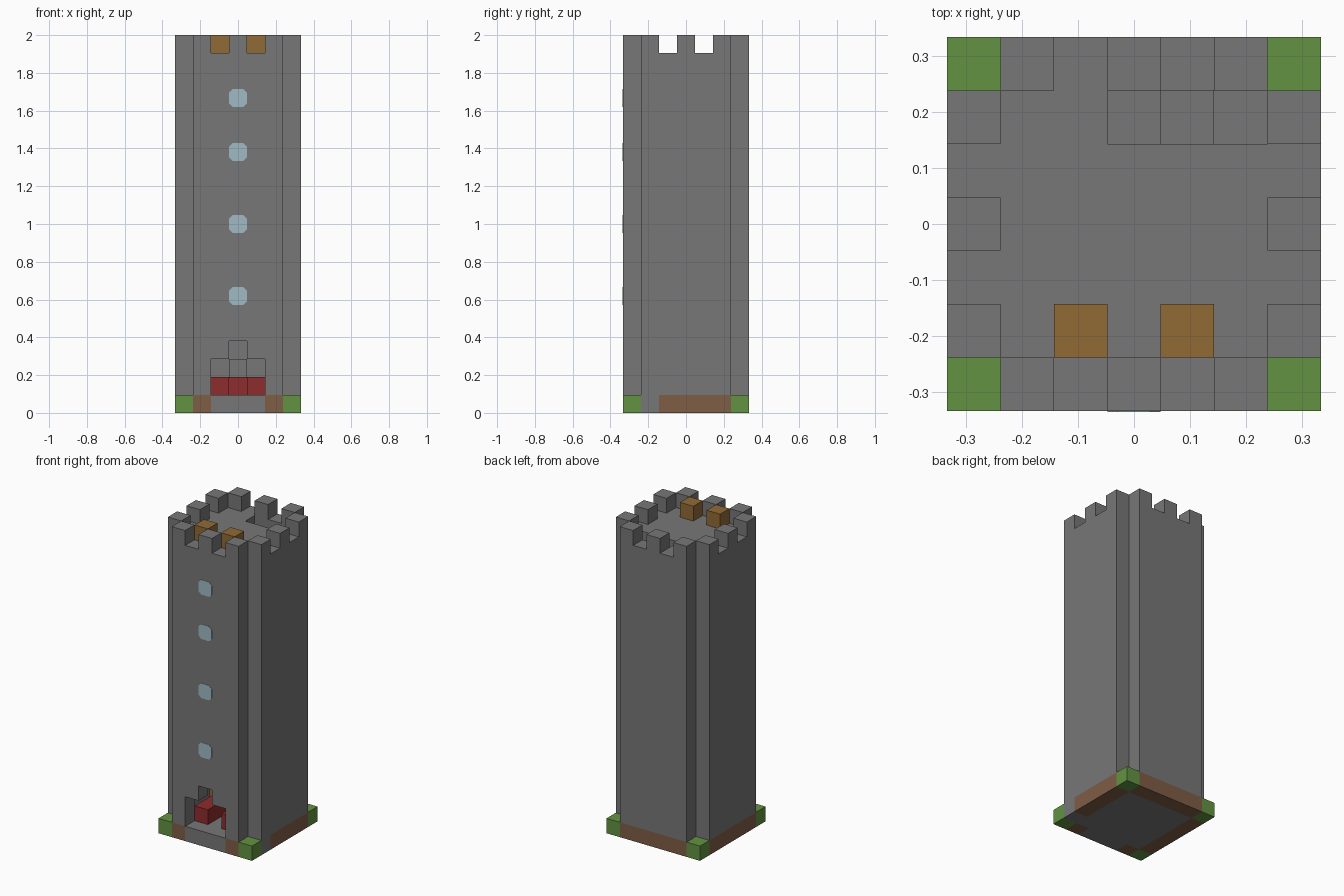
import bpy, bmesh
from mathutils import Vector

cube = bpy.data.objects.get("Cube")
if cube:
    bpy.data.objects.remove(cube, do_unlink=True)

U = 2 / 21      # edge of one block
HALF = 3.5      # half the footprint, in blocks


def material(name, rgb):
    m = bpy.data.materials.new(name)
    m.use_nodes = True
    m.diffuse_color = (*rgb, 1)
    m.node_tree.nodes["Principled BSDF"].inputs["Base Color"].default_value = (*rgb, 1)
    return m


STONE = material("stone grey", (0.185, 0.185, 0.185))
GRASS = material("grass green", (0.125, 0.29, 0.055))
EARTH = material("earth brown", (0.21, 0.11, 0.06))
CLOTH = material("cloth red", (0.27, 0.025, 0.025))
WOOD = material("chest wood", (0.28, 0.145, 0.036))
GLASS = material("window blue", (0.35, 0.49, 0.55))


def place(p):
    """Block coordinates to model coordinates."""
    return Vector((p[0] - HALF, p[1] - HALF, p[2])) * U


def finish(name, bm, mat):
    bmesh.ops.recalc_face_normals(bm, faces=bm.faces)
    mesh = bpy.data.meshes.new(name)
    bm.to_mesh(mesh)
    bm.free()
    mesh.materials.append(mat)
    ob = bpy.data.objects.new(name, mesh)
    bpy.context.collection.objects.link(ob)
    return ob


def box(name, mat, low, size=(1, 1, 1)):
    bm = bmesh.new()
    bmesh.ops.create_cube(bm, size=1)
    for v in bm.verts:
        v.co = place([l + s * (c + 0.5) for l, s, c in zip(low, size, v.co)])
    return finish(name, bm, mat)


def slab(name, mat, profile, axis, start, depth=1):
    """Extrude a (side, height) profile through the x or y axis."""
    def at(a, h, d):
        return place((a, d, h) if axis == "y" else (d, a, h))
    bm = bmesh.new()
    face = bm.faces.new([bm.verts.new(at(a, h, start)) for a, h in profile])
    new = bmesh.ops.extrude_face_region(bm, geom=[face])["geom"]
    shift = at(0, 0, start + depth) - at(0, 0, start)
    bmesh.ops.translate(bm, vec=shift, verts=[g for g in new if isinstance(g, bmesh.types.BMVert)])
    return finish(name, bm, mat)


# Ground layer: floor, earth borders, door sill and grass corners
box("floor", STONE, (1, 1, 0), (5, 5, 1))
box("door_sill", STONE, (2, 0, 0), (3, 1, 1))
box("side_stone", STONE, (6, 1, 0))
box("earth_left", EARTH, (6, 2, 0), (1, 4, 1))
box("earth_right", EARTH, (0, 1, 0), (1, 5, 1))
box("earth_back", EARTH, (1, 6, 0), (5, 1, 1))
for side, x in (("right", 1), ("left", 5)):
    box("earth_front_" + side, EARTH, (x, 0, 0))
for x in (0, 6):
    for y in (0, 6):
        box("grass_corner", GRASS, (x, y, 0))

# Walls with battlements; the front one has a stepped doorway
battlement = [(6, 21), (5, 21), (5, 20), (4, 20), (4, 21),
              (3, 21), (3, 20), (2, 20), (2, 21), (1, 21)]
doorway = [(2, 1), (2, 3), (3, 3), (3, 4), (4, 4), (4, 3), (5, 3), (5, 1)]
slab("front_wall", STONE, [(1, 1)] + doorway + [(6, 1)] + battlement, "y", 0)
for name, axis, start in (("back_wall", "y", 6), ("right_wall", "x", 0), ("left_wall", "x", 6)):
    slab(name, STONE, [(1, 1), (6, 1)] + battlement, axis, start)

# Roof with a stair opening, and two chests on it
box("roof", STONE, (1, 1, 19), (5, 4, 1))
box("roof_landing", STONE, (1, 5, 19), (2, 1, 1))
for x in (2, 4):
    box("roof_chest", WOOD, (x, 1, 20))

# Spiral stair descending around the inside of the walls
path = [(3, 5), (4, 5)] + [(5, y) for y in range(5, 0, -1)]
path += [(x, 1) for x in range(4, 0, -1)] + [(1, y) for y in range(2, 6)]
path += [(x, 5) for x in range(2, 5)]
for i, (x, y) in enumerate(path):
    box("stair", STONE, (x, y, 18 - i))

# Furnishing just inside the door
for x in (2, 4):
    box("red_seat", CLOTH, (x, 1, 1), (1, 2, 1))
box("red_bench", CLOTH, (3, 3, 1))
box("indoor_chest", WOOD, (1, 4, 1))

# Window panes with clipped corners
c = 0.2
for k in (6, 10, 14, 17):
    pane = [(3 + c, k), (4 - c, k), (4, k + c), (4, k + 1 - c),
            (4 - c, k + 1), (3 + c, k + 1), (3, k + 1 - c), (3, k + c)]
    slab("window", GLASS, pane, "y", -0.02, 0.04)
